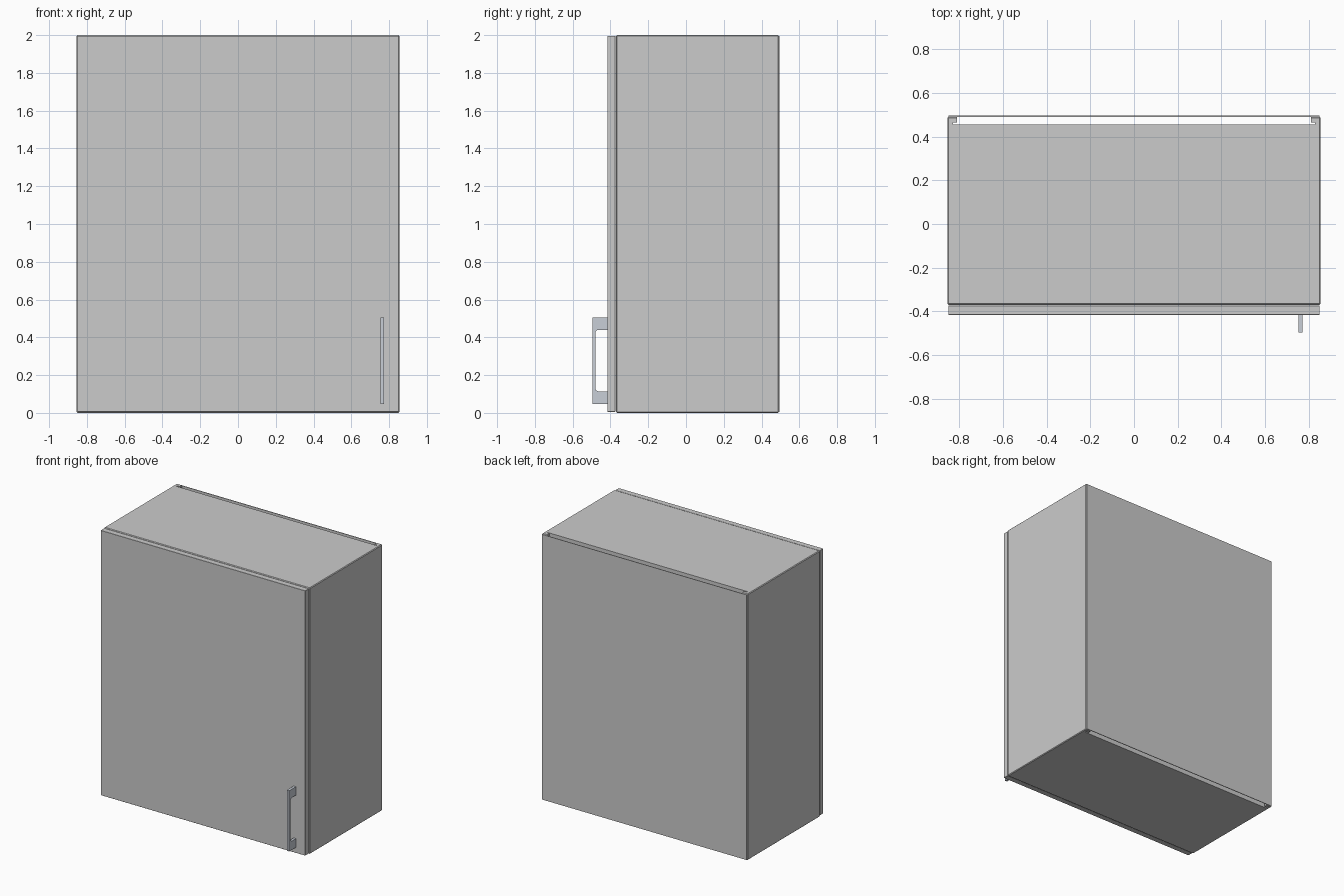
import bpy, bmesh, math
from mathutils import Vector

if "Cube" in bpy.data.objects:
    bpy.data.objects.remove(bpy.data.objects["Cube"])


def box(name, lo, hi, bevel=0.0):
    """Axis-aligned box between two corners, with optional chamfered edges."""
    bm = bmesh.new()
    bmesh.ops.create_cube(bm, size=1)
    lo, hi = Vector(lo), Vector(hi)
    for v in bm.verts:
        v.co = Vector((a + b) / 2 + c * (b - a) for a, b, c in zip(lo, hi, v.co))
    if bevel:
        bmesh.ops.bevel(bm, geom=bm.edges[:], offset=bevel, segments=1,
                        profile=0.5, affect='EDGES')
    me = bpy.data.meshes.new(name)
    bm.to_mesh(me)
    bm.free()
    ob = bpy.data.objects.new(name, me)
    bpy.context.collection.objects.link(ob)
    return ob


def cut(target, name, lo, hi):
    """Subtract a box from the target."""
    cutter = box(name, lo, hi)
    mod = target.modifiers.new(name, 'BOOLEAN')
    mod.object, mod.operation, mod.solver = cutter, 'DIFFERENCE', 'EXACT'
    bpy.context.view_layer.objects.active = target
    bpy.ops.object.modifier_apply(modifier=name)
    bpy.data.objects.remove(cutter)


# Carcass: outer block, hollowed, with an open slot behind the top and bottom
carcass = box("carcass", (-0.855, -0.37, 0), (0.855, 0.491, 2), bevel=0.005)
cut(carcass, "cavity", (-0.81, -0.5, 0.045), (0.81, 0.6, 1.955))
cut(carcass, "rear_slot", (-0.81, 0.455, -0.1), (0.81, 0.6, 2.1))
cut(carcass, "panel_groove", (-0.83, 0.455, -0.1), (0.83, 0.465, 2.1))

# Thin back sheet
box("back_panel", (-0.85, 0.491, 0.004), (0.85, 0.496, 1.996))

# Door, standing slightly clear of the carcass
box("door", (-0.85, -0.416, 0.006), (0.85, -0.374, 1.996), bevel=0.001)

# Handle: C-shaped profile (y, z) with filleted inner corners, extruded along x
Y_DOOR, Y_IN, Y_OUT, R = -0.416, -0.480, -0.496, 0.018
Z0, Z1, IN0, IN1 = 0.048, 0.504, 0.114, 0.440
profile = [(Y_DOOR, Z0), (Y_OUT, Z0), (Y_OUT, Z1), (Y_DOOR, Z1), (Y_DOOR, IN1)]
for zc, start in ((IN1 - R, 90), (IN0 + R, 180)):
    for i in range(7):
        a = math.radians(start + 15 * i)
        profile.append((Y_IN + R + R * math.cos(a), zc + R * math.sin(a)))
profile.append((Y_DOOR, IN0))

bm = bmesh.new()
face = bm.faces.new([bm.verts.new((0.754, y, z)) for y, z in profile])
side = bmesh.ops.extrude_face_region(bm, geom=[face])
bmesh.ops.translate(bm, vec=(0.019, 0, 0),
                    verts=[g for g in side["geom"] if isinstance(g, bmesh.types.BMVert)])
bmesh.ops.recalc_face_normals(bm, faces=bm.faces[:])
mesh = bpy.data.meshes.new("handle")
bm.to_mesh(mesh)
bm.free()
handle = bpy.data.objects.new("handle", mesh)
bpy.context.collection.objects.link(handle)

steel = bpy.data.materials.new("steel")
steel.diffuse_color = (0.58, 0.62, 0.68, 1)
steel.use_nodes = True
steel.node_tree.nodes["Principled BSDF"].inputs["Base Color"].default_value = steel.diffuse_color
mesh.materials.append(steel)

# Smooth the handle fillets while keeping edges sharp
bpy.ops.object.select_all(action='DESELECT')
handle.select_set(True)
bpy.context.view_layer.objects.active = handle
bpy.ops.object.shade_smooth_by_angle(angle=math.radians(30))
